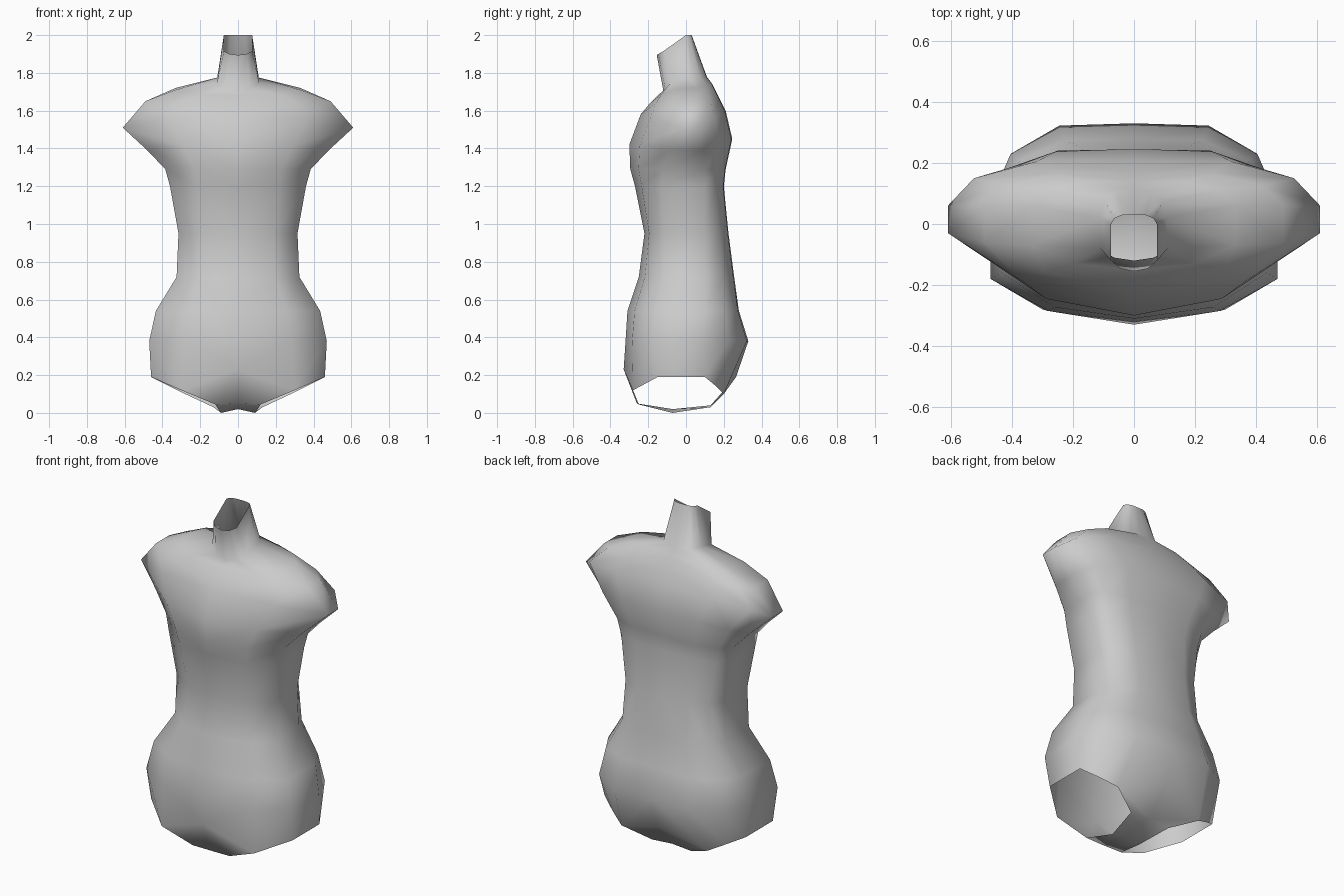
import bpy
import bmesh

cube = bpy.data.objects.get("Cube")
if cube:
    bpy.data.objects.remove(cube, do_unlink=True)


def mix(start, end, factor):
    return start + (end - start) * factor


def half_ring(width, depths, heights):
    """Seven points from the front centre line round the side to the back centre line.
    Depths and heights are given at front, side front, side back and back."""
    def point(across, first, second, factor):
        return (width * across,
                mix(depths[first], depths[second], factor),
                mix(heights[first], heights[second], factor))
    return [
        point(0, 0, 1, 0),
        point(.6, 0, 1, .25),
        point(1, 1, 1, 0),
        point(1, 2, 2, 0),
        point(.86, 2, 3, .6),
        point(.52, 2, 3, .97),
        point(0, 3, 3, 0),
    ]


# Level rings of hips, waist and ribs: height, half width, depths
trunk = [
    (.38, .47, (-.32, -.18, .08, .33)),
    (.54, .435, (-.31, -.16, .10, .28)),
    (.72, .325, (-.25, -.12, .10, .255)),
    (.95, .315, (-.22, -.12, .10, .225)),
    (1.2, .36, (-.27, -.13, .10, .20)),
    (1.29, .385, (-.295, -.12, .10, .21)),
]

# Tilted rings of armpit, shoulder, neck base and neck rim
shoulders = [
    (.48, (-.30, -.08, .09, .245), (1.42, 1.39, 1.39, 1.45)),
    (.61, (-.24, -.03, .06, .21), (1.58, 1.51, 1.51, 1.6)),
    (.49, (-.19, -.06, .06, .17), (1.64, 1.65, 1.65, 1.68)),
    (.33, (-.15, -.07, .06, .14), (1.68, 1.71, 1.72, 1.74)),
    (.11, (-.12, -.08, .02, .11), (1.705, 1.75, 1.775, 1.78)),
    (.075, (-.155, -.12, 0, .03), (1.895, 1.915, 2, 2)),
]

# Upper edge of the leg opening, then the strip between the legs
leg_edge = [(0, -.33, .23), (.3, -.28, .12), (.46, -.15, .19), (.46, .1, .19),
            (.37, .155, .145), (.28, .2, .1), (0, .265, .19)]
crotch_centre = [(0, -.26, .05), (0, -.07, .02), (0, .13, .04)]
crotch_side = [(.12, -.25, .045), (.09, -.07, 0), (.13, .13, .03)]

bm = bmesh.new()


def add_points(points):
    return [bm.verts.new(point) for point in points]


def bridge(lower, upper):
    for i in range(len(lower) - 1):
        bm.faces.new((lower[i], lower[i + 1], upper[i + 1], upper[i]))


# Loft the outer skin from the leg edge to the open neck
rings = [add_points(leg_edge)]
for height, width, depths in trunk:
    rings.append(add_points(half_ring(width, depths, [height] * 4)))
for width, depths, heights in shoulders:
    rings.append(add_points(half_ring(width, depths, heights)))
for lower, upper in zip(rings, rings[1:]):
    bridge(lower, upper)

# Close the crotch while leaving the leg openings
edge = rings[0]
centre = [edge[0]] + add_points(crotch_centre) + [edge[-1]]
side = [edge[1]] + add_points(crotch_side) + [edge[-2]]
bridge(centre, side)

# Mirror the half into a whole torso
source = bm.verts[:] + bm.edges[:] + bm.faces[:]
bmesh.ops.mirror(bm, geom=source, axis='X', merge_dist=.001)
bmesh.ops.remove_doubles(bm, verts=bm.verts[:], dist=.001)
bmesh.ops.recalc_face_normals(bm, faces=bm.faces[:])
for face in bm.faces:
    face.smooth = True

mesh = bpy.data.meshes.new("torso")
bm.to_mesh(mesh)
bm.free()
torso = bpy.data.objects.new("torso", mesh)
bpy.context.collection.objects.link(torso)

# Plain grey surface
grey = bpy.data.materials.new("plain_grey")
grey.use_nodes = True
colour = (.6, .6, .6, 1)
grey.diffuse_color = colour
grey.node_tree.nodes["Principled BSDF"].inputs["Base Color"].default_value = colour
mesh.materials.append(grey)
